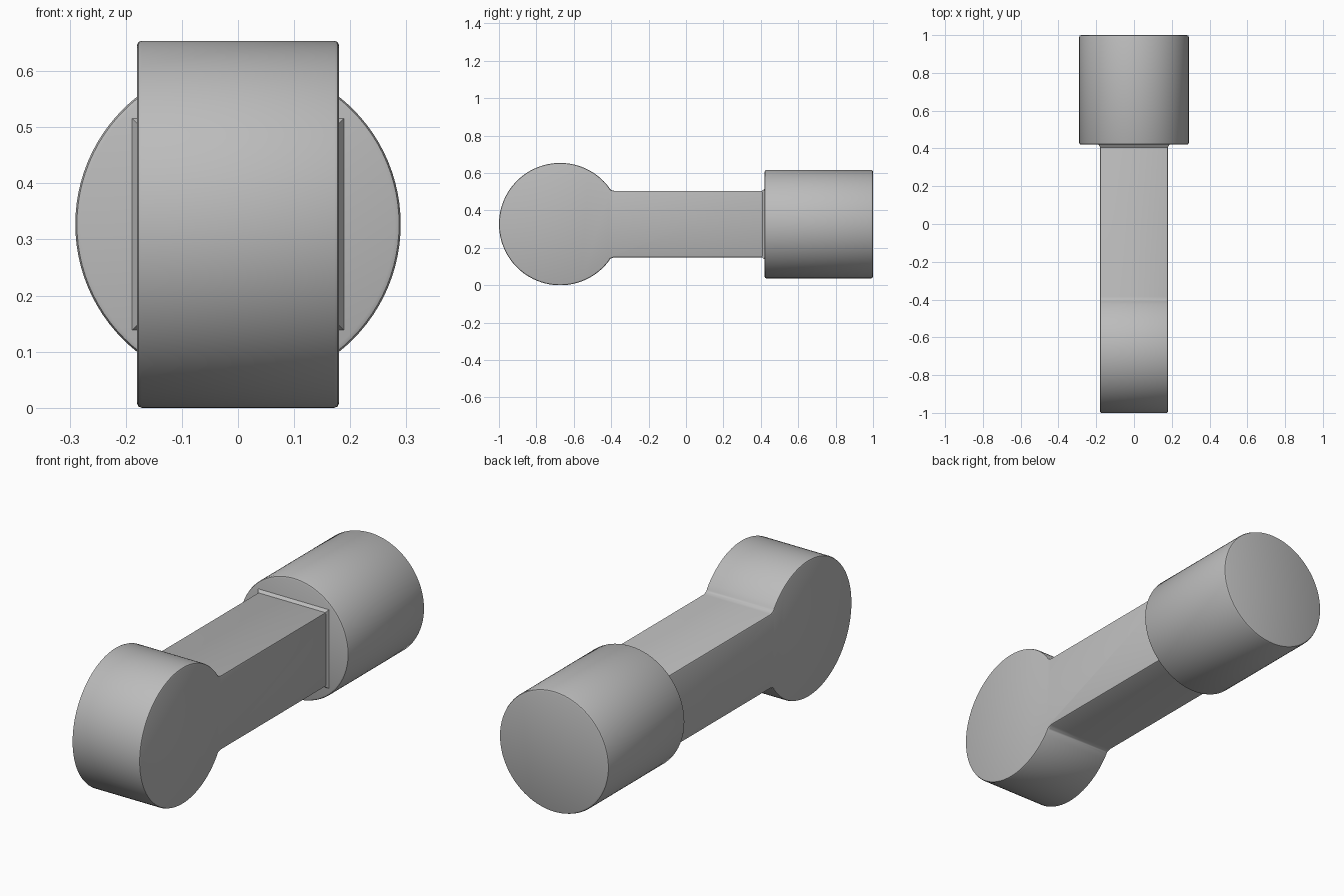
import bpy, bmesh, math
from mathutils import Matrix, Vector

cube = bpy.data.objects.get("Cube")
if cube:
    bpy.data.objects.remove(cube, do_unlink=True)

grey = bpy.data.materials.new("plain_grey")
grey.use_nodes = True
colour = (0.5, 0.5, 0.5, 1)
grey.diffuse_color = colour
grey.node_tree.nodes["Principled BSDF"].inputs["Base Color"].default_value = colour

MID = 0.327         # height of the long axis
HALF = 0.18         # half width of the bar


def finish(name, bm, bevel=0.0, angle=30):
    bmesh.ops.recalc_face_normals(bm, faces=bm.faces)
    mesh = bpy.data.meshes.new(name)
    bm.to_mesh(mesh)
    bm.free()
    mesh.materials.append(grey)
    obj = bpy.data.objects.new(name, mesh)
    bpy.context.collection.objects.link(obj)
    bpy.ops.object.select_all(action='DESELECT')
    obj.select_set(True)
    bpy.context.view_layer.objects.active = obj
    if bevel:
        mod = obj.modifiers.new("edge_bevel", 'BEVEL')
        mod.width = bevel
        mod.segments = 2
        mod.limit_method = 'ANGLE'
        mod.angle_limit = math.radians(40)
        bpy.ops.object.modifier_apply(modifier=mod.name)
    bpy.ops.object.shade_smooth_by_angle(angle=math.radians(angle))
    return obj


# Disc end and shaft: one keyhole outline extruded across x
radius, centre_y, start = 0.327, -0.673, math.radians(37)
steps = 80
outline = [(centre_y + radius * math.cos(a), MID + radius * math.sin(a))
           for a in (start + (2 * math.pi - 2 * start) * i / steps for i in range(steps + 1))]
shaft_half = 0.178
outline += [(-0.405, MID - shaft_half - 0.006), (-0.385, MID - shaft_half),
            (0.5, MID - shaft_half), (0.5, MID + shaft_half),
            (-0.385, MID + shaft_half), (-0.405, MID + shaft_half + 0.006)]
bm = bmesh.new()
face = bm.faces.new([bm.verts.new((-HALF, y, z)) for y, z in outline])
side = bmesh.ops.extrude_face_region(bm, geom=[face])
bmesh.ops.translate(bm, vec=(2 * HALF, 0, 0),
                    verts=[g for g in side["geom"] if isinstance(g, bmesh.types.BMVert)])
finish("disc_and_shaft", bm, 0.008)

# Round end cap along y
bm = bmesh.new()
bmesh.ops.create_cone(bm, cap_ends=True, segments=96, radius1=0.29, radius2=0.29, depth=0.58,
                      matrix=Matrix.Translation((0, 0.71, MID)) @ Matrix.Rotation(math.pi / 2, 4, 'X'))
finish("round_end", bm, 0.01)

# Thin flare where the shaft meets the round end
bm = bmesh.new()
bmesh.ops.create_cube(bm, size=2)
for v in bm.verts:
    half = 0.192 if v.co.y > 0 else 0.178
    v.co = Vector((v.co.x * half, 0.425 if v.co.y > 0 else 0.405, MID + v.co.z * half))
finish("shaft_flare", bm)
